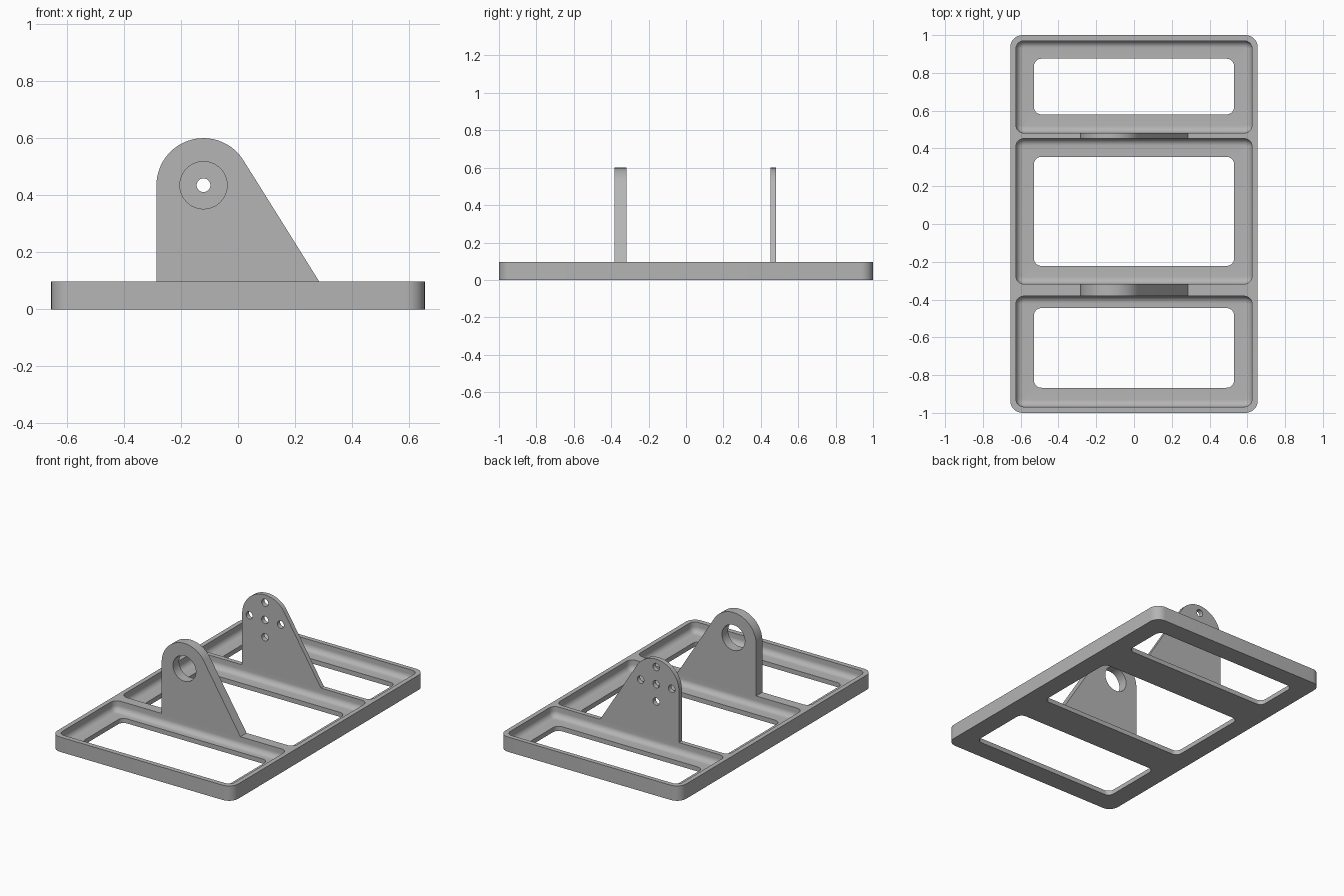
import bpy, bmesh
from math import sin, cos, pi, atan2, acos, hypot, radians

cube = bpy.data.objects.get("Cube")
if cube:
    bpy.data.objects.remove(cube, do_unlink=True)

grey = bpy.data.materials.new("plain grey")
grey.use_nodes = True
COLOUR = (0.46, 0.46, 0.46, 1)
grey.diffuse_color = COLOUR
grey.node_tree.nodes["Principled BSDF"].inputs["Base Color"].default_value = COLOUR

HALF_W, BASE_H, FLOOR, FILLET = 0.655, 0.097, 0.03, 0.037
HUB_X, HUB_Z, HUB_R = -0.121, 0.435, 0.165


def rounded_rect(x, y0, y1, r, z, seg=8):
    """Loop of points around a rounded rectangle centred on x = 0."""
    corners = ((x - r, y1 - r), (r - x, y1 - r), (r - x, y0 + r), (x - r, y0 + r))
    return [(cx + r * cos(a), cy + r * sin(a), z)
            for q, (cx, cy) in enumerate(corners)
            for a in [(q + i / seg) * pi / 2 for i in range(seg + 1)]]


def loft(name, loops):
    """Closed solid through a stack of loops with equal point counts."""
    bm = bmesh.new()
    rings = [[bm.verts.new(p) for p in loop] for loop in loops]
    n = len(rings[0])
    for low, high in zip(rings, rings[1:]):
        for i in range(n):
            j = (i + 1) % n
            bm.faces.new((low[i], low[j], high[j], high[i]))
    bm.faces.new(rings[0])
    bm.faces.new(rings[-1])
    bmesh.ops.recalc_face_normals(bm, faces=bm.faces)
    mesh = bpy.data.meshes.new(name)
    bm.to_mesh(mesh)
    bm.free()
    mesh.materials.append(grey)
    obj = bpy.data.objects.new(name, mesh)
    bpy.context.collection.objects.link(obj)
    return obj


def cut(obj, cutters):
    """Subtract each cutter, bake the result and discard the cutters."""
    bpy.ops.object.select_all(action="DESELECT")
    bpy.context.view_layer.objects.active = obj
    obj.select_set(True)
    for cutter in cutters:
        mod = obj.modifiers.new("cut", "BOOLEAN")
        mod.operation, mod.solver, mod.object = "DIFFERENCE", "EXACT", cutter
        bpy.ops.object.modifier_apply(modifier=mod.name)
        bpy.data.objects.remove(cutter, do_unlink=True)
    bpy.ops.object.shade_smooth_by_angle(angle=radians(30))


def pocket(y0, y1, win0, win1):
    """Filleted tray with a window through its floor, as one cutter."""
    loops = [rounded_rect(0.53, win0, win1, 0.04, z) for z in (-0.05, FLOOR)]
    for i in range(9):
        t = i / 8 * pi / 2
        inset = FILLET * (1 - sin(t))
        loops.append(rounded_rect(0.625 - inset, y0 + inset, y1 - inset,
                                  0.042 - inset, FLOOR + FILLET * (1 - cos(t))))
    loops.append(rounded_rect(0.625, y0, y1, 0.042, BASE_H + 0.05))
    return loft("pocket_cutter", loops)


def bracket(name, y0, y1, holes):
    """Upright plate with a round top, one sloping edge and drilled holes."""
    foot_x = 0.285
    dx, dz = foot_x - HUB_X, BASE_H - HUB_Z
    start = atan2(dz, dx) + acos(HUB_R / hypot(dx, dz))
    arc = [start + (pi - start) * i / 40 for i in range(41)]
    profile = [(HUB_X - HUB_R, BASE_H), (foot_x, BASE_H)]
    profile += [(HUB_X + HUB_R * cos(a), HUB_Z + HUB_R * sin(a)) for a in arc]
    plate = loft(name, [[(x, y, z) for x, z in profile] for y in (y0, y1)])
    ring = [i * pi / 24 for i in range(48)]
    cut(plate, [loft("hole_cutter", [[(HUB_X + ox + r * cos(a), y, HUB_Z + oz + r * sin(a))
                                      for a in ring] for y in (y0 - 0.05, y1 + 0.05)])
                for ox, oz, r in holes])


# Base frame with three trays
base = loft("base_frame", [rounded_rect(HALF_W, -1, 1, 0.065, z) for z in (0, BASE_H)])
cut(base, [pocket(0.482, 0.97, 0.58, 0.875),
           pocket(-0.318, 0.452, -0.222, 0.356),
           pocket(-0.968, -0.382, -0.867, -0.445)])

# Thick front bracket with one large bore, thin rear bracket with five screw holes
bracket("front_bracket", -0.382, -0.318, [(0, 0, 0.083)])
SCREW, PITCH = 0.024, 0.113
bracket("rear_bracket", 0.452, 0.482,
        [(0, 0, SCREW)] + [(PITCH * cos(q * pi / 2), PITCH * sin(q * pi / 2), SCREW)
                           for q in range(4)])
